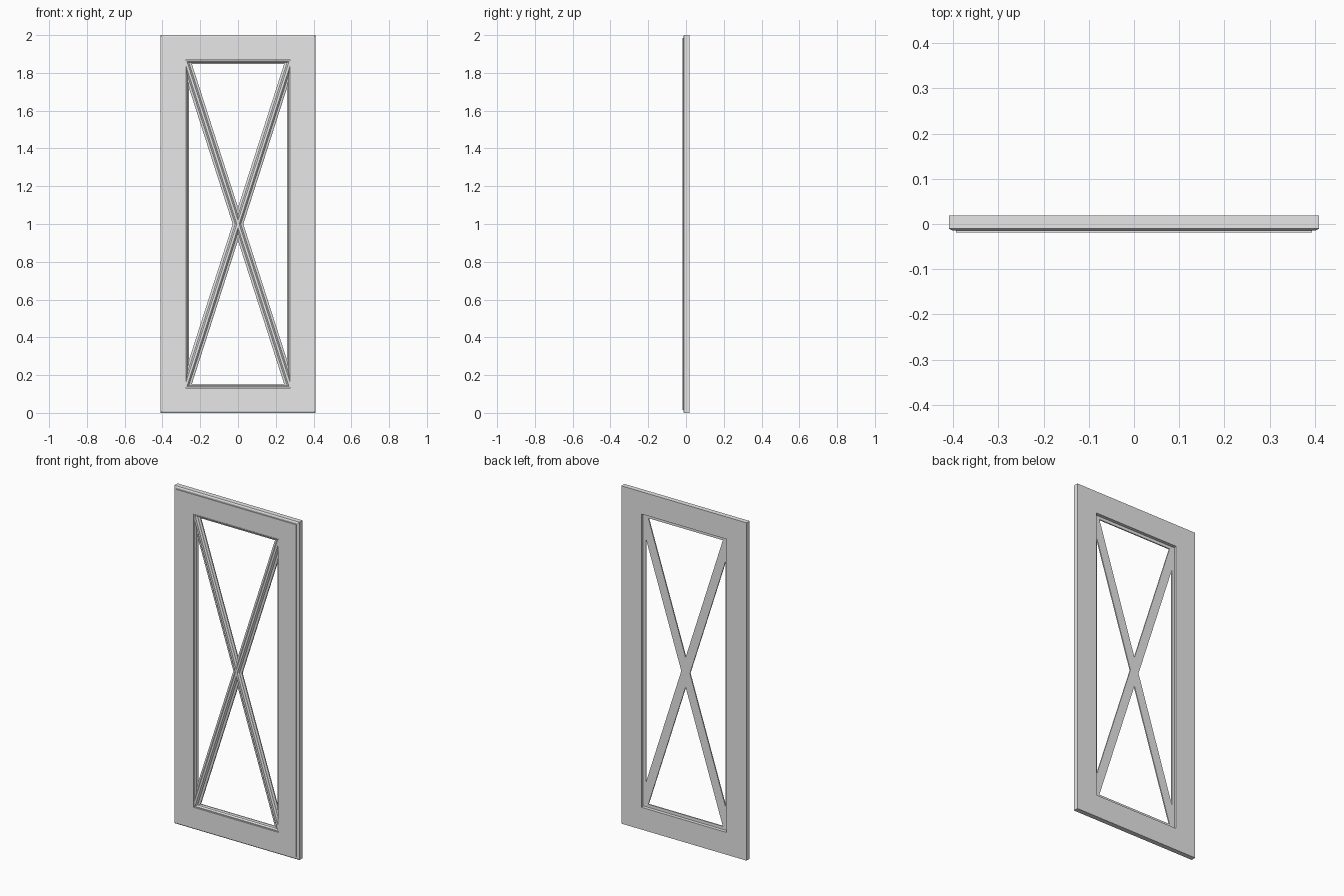
import bpy, bmesh, math
from mathutils import Matrix, Vector

cube = bpy.data.objects.get("Cube")
if cube:
    bpy.data.objects.remove(cube, do_unlink=True)

grey = bpy.data.materials.new("plain_grey")
grey.use_nodes = True
grey.diffuse_color = (0.8, 0.8, 0.8, 1)
grey.node_tree.nodes["Principled BSDF"].inputs["Base Color"].default_value = (0.8, 0.8, 0.8, 1)

BACK, FRONT = 0.019, -0.019
OPEN_X, OPEN_Z = 0.278, 0.865   # half size of the opening


def finish(name, bm):
    bmesh.ops.recalc_face_normals(bm, faces=bm.faces)
    mesh = bpy.data.meshes.new(name)
    bm.to_mesh(mesh)
    bm.free()
    mesh.materials.append(grey)
    obj = bpy.data.objects.new(name, mesh)
    bpy.context.collection.objects.link(obj)
    return obj


def mitred_frame(name, half_x, half_z, profile):
    """Run a closed (inset, y) profile around a rectangle centred at z = 1."""
    bm = bmesh.new()
    rings = []
    for inset, y in profile:
        x, z = half_x - inset, half_z - inset
        rings.append([bm.verts.new((sx * x, y, 1 + sz * z))
                      for sx, sz in ((-1, -1), (1, -1), (1, 1), (-1, 1))])
    for a, b in zip(rings, rings[1:] + rings[:1]):
        for i in range(4):
            j = (i + 1) % 4
            bm.faces.new((a[i], a[j], b[j], b[i]))
    return finish(name, bm)


def cross_bar(name, side):
    """Moulded diagonal bar, trimmed to the opening."""
    half = [(0.0267, 0.004), (0.0267, -0.003), (0.021, -0.006),
            (0.014, -0.007), (0.009, -0.013), (0.006, -0.016)]
    section = half + [(-x, y) for x, y in reversed(half)]
    bm = bmesh.new()
    ends = [[bm.verts.new((x, y, z)) for x, y in section] for z in (-1.1, 1.1)]
    for i in range(len(section)):
        j = (i + 1) % len(section)
        bm.faces.new((ends[0][i], ends[0][j], ends[1][j], ends[1][i]))
    for end in ends:
        bm.faces.new(end)
    tilt = math.atan2(OPEN_X, OPEN_Z) * side
    bm.transform(Matrix.Translation((0, 0, 1)) @ Matrix.Rotation(tilt, 4, "Y"))
    # Trim flush with the four sides of the opening
    for normal, reach in (((1, 0, 0), OPEN_X), ((0, 0, 1), OPEN_Z)):
        for sign in (-1, 1):
            n = Vector(normal) * sign
            cut = bmesh.ops.bisect_plane(
                bm, geom=bm.verts[:] + bm.edges[:] + bm.faces[:],
                plane_co=Vector((0, 0, 1)) + n * reach, plane_no=n, clear_outer=True)
            edges = [e for e in cut["geom_cut"] if isinstance(e, bmesh.types.BMEdge)]
            if edges:
                bmesh.ops.holes_fill(bm, edges=edges)
    return finish(name, bm)


# Flat surround with a stepped outer edge
mitred_frame("door_frame", 0.41, 1.0, [
    (0, BACK), (0, -0.010), (0.007, -0.014), (0.016, -0.014), (0.016, FRONT),
    (0.41 - OPEN_X, FRONT), (0.41 - OPEN_X, BACK)])

# Moulded lip around the opening, leaving a rebate behind
mitred_frame("opening_moulding", OPEN_X, OPEN_Z, [
    (0, 0.004), (0, -0.016), (0.004, -0.016), (0.007, -0.013),
    (0.010, -0.007), (0.014, -0.006), (0.018, -0.003), (0.018, 0.004)])

# Crossed glazing bars
cross_bar("rising_cross_bar", 1)
cross_bar("falling_cross_bar", -1)
